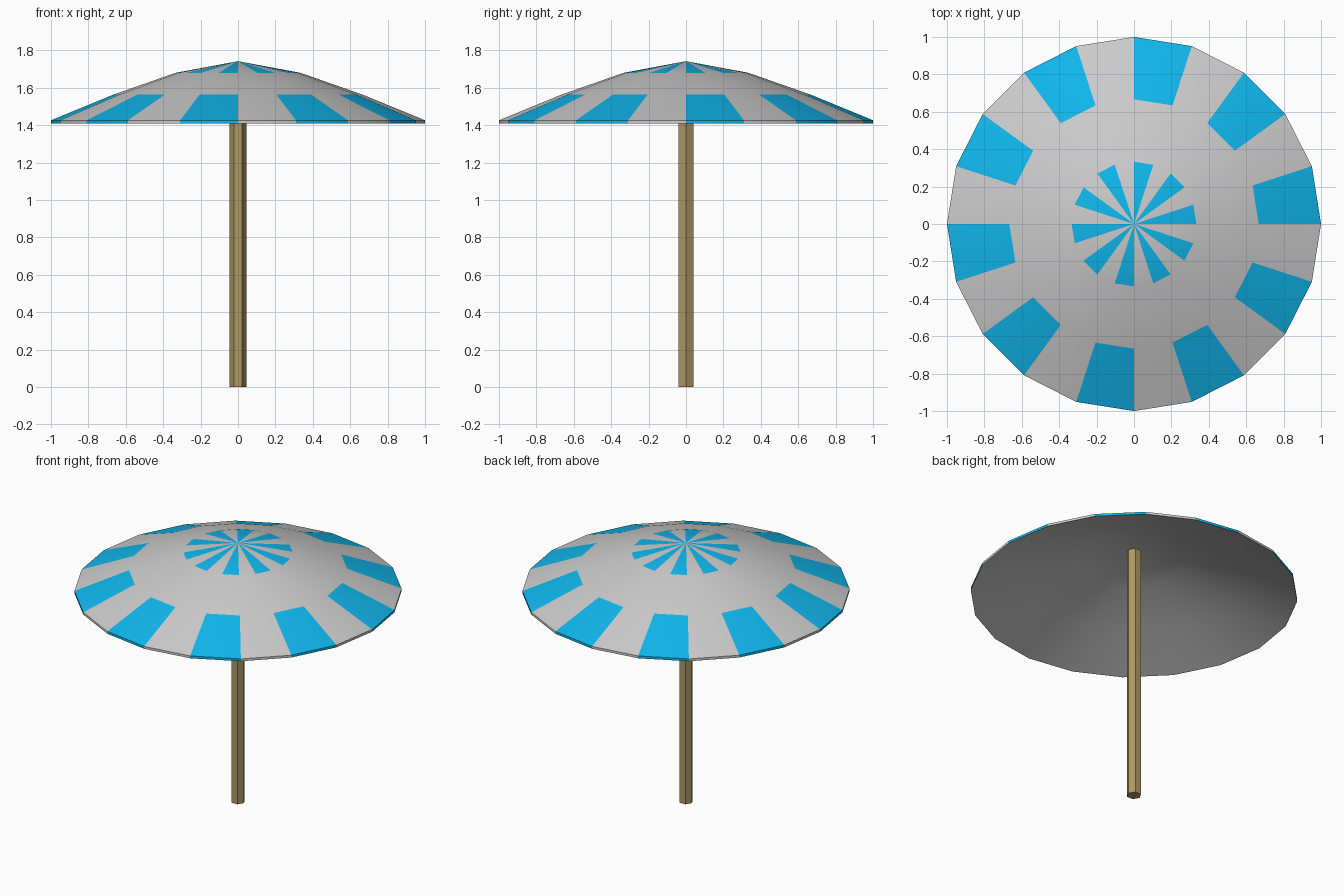
import bpy, bmesh
from math import cos, sin, pi

if "Cube" in bpy.data.objects:
    bpy.data.objects.remove(bpy.data.objects["Cube"])

SEGMENTS = 20
THICKNESS = 0.016
PROFILE = [(1/3, 1.68), (2/3, 1.563), (1.0, 1.426)]   # radius, height of each ring
APEX = 1.742


def material(name, color):
    mat = bpy.data.materials.new(name)
    mat.diffuse_color = (*color, 1)
    mat.use_nodes = True
    mat.node_tree.nodes["Principled BSDF"].inputs["Base Color"].default_value = mat.diffuse_color
    return mat


grey = material("grey_cloth", (0.8, 0.8, 0.8))
blue = material("blue_cloth", (0.005, 0.47, 0.84))
wood = material("wood", (0.42, 0.31, 0.13))

# Canopy: faceted dome with striped centre, plain middle band and striped border
bm = bmesh.new()


def dome(drop):
    apex = bm.verts.new((0, 0, APEX - drop))
    rings = [[bm.verts.new((r * cos(2 * pi * i / SEGMENTS), r * sin(2 * pi * i / SEGMENTS), z - drop))
              for i in range(SEGMENTS)] for r, z in PROFILE]
    return apex, rings


top_apex, top = dome(0)
low_apex, low = dome(THICKNESS)


def add_face(verts, striped=False):
    face = bm.faces.new(verts)
    face.material_index = int(striped)
    face.smooth = True


for i in range(SEGMENTS):
    j = (i + 1) % SEGMENTS
    stripe = i % 2 == 0
    add_face((top_apex, top[0][i], top[0][j]), stripe)
    add_face((low_apex, low[0][j], low[0][i]))
    for k in range(2):
        add_face((top[k][i], top[k + 1][i], top[k + 1][j], top[k][j]), stripe and k == 1)
        add_face((low[k][j], low[k + 1][j], low[k + 1][i], low[k][i]))
    # Thin rim
    add_face((top[2][i], low[2][i], low[2][j], top[2][j]), stripe)

mesh = bpy.data.meshes.new("canopy")
bm.to_mesh(mesh)
bm.free()
canopy = bpy.data.objects.new("canopy", mesh)
bpy.context.collection.objects.link(canopy)
mesh.materials.append(grey)
mesh.materials.append(blue)
bpy.ops.object.select_all(action='DESELECT')
canopy.select_set(True)
bpy.context.view_layer.objects.active = canopy
bpy.ops.object.shade_smooth_by_angle(angle=pi / 6)

# Hexagonal pole reaching up into the canopy, corners on the x axis
height = 1.72
bpy.ops.mesh.primitive_cylinder_add(vertices=6, radius=0.045, depth=height,
                                    location=(0, 0, height / 2), rotation=(0, 0, pi / 6))
pole = bpy.context.object
pole.name = "pole"
pole.data.materials.append(wood)
